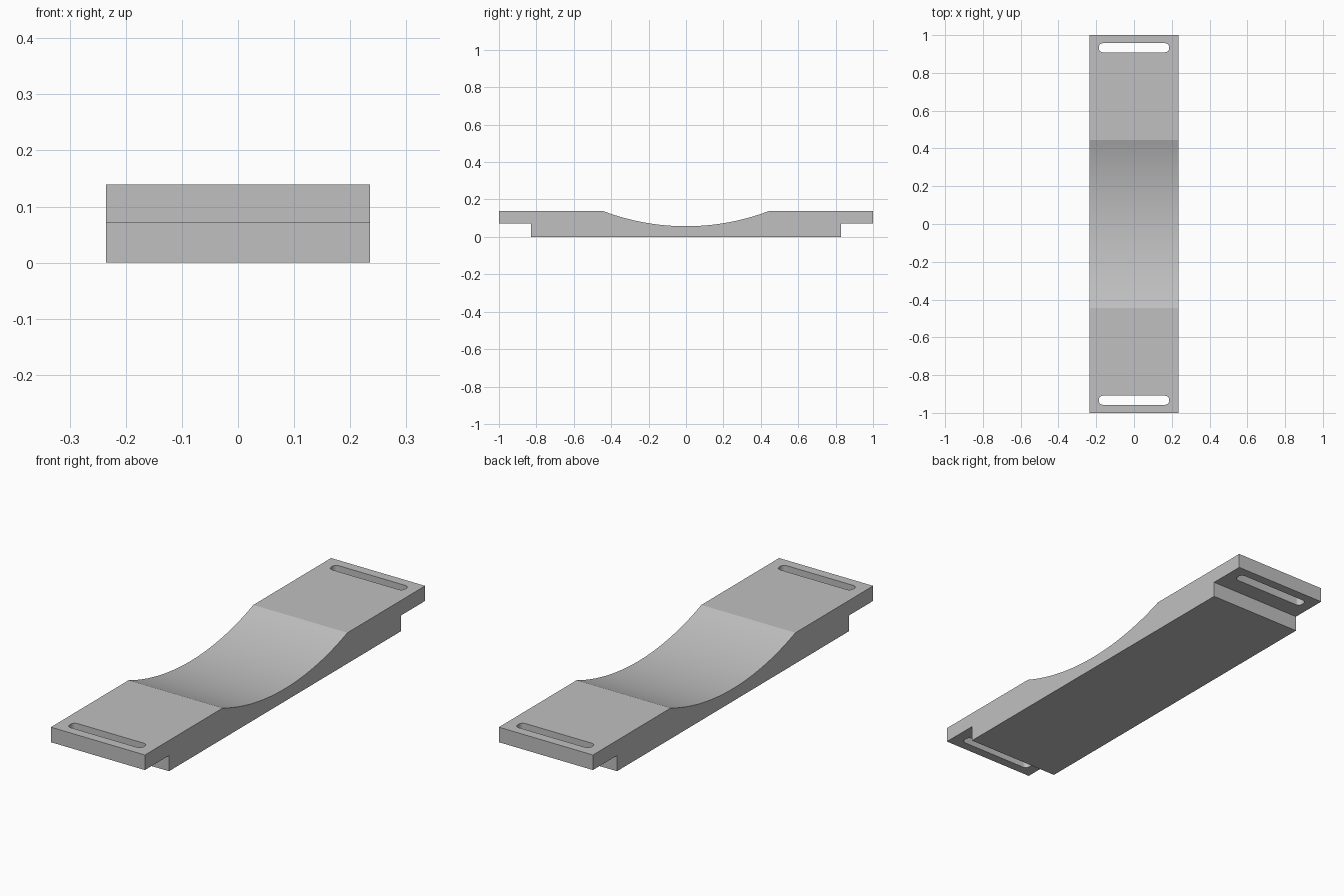
import bpy
import bmesh
import math

HALF_W, TOP = 0.235, 0.139
STEP_Y, STEP_Z = 0.828, 0.071
DIP_Y, DIP_Z = 0.445, 0.057

cube = bpy.data.objects.get("Cube")
if cube:
    bpy.data.objects.remove(cube)

grey = bpy.data.materials.new("plain grey")
grey.use_nodes = True
colour = (0.53, 0.53, 0.53, 1)
grey.diffuse_color = colour
grey.node_tree.nodes["Principled BSDF"].inputs["Base Color"].default_value = colour


def extrude(name, points, offset):
    """Make a closed solid by extruding a planar outline."""
    bm = bmesh.new()
    face = bm.faces.new([bm.verts.new(p) for p in points])
    new = bmesh.ops.extrude_face_region(bm, geom=[face])["geom"]
    verts = [v for v in new if isinstance(v, bmesh.types.BMVert)]
    bmesh.ops.translate(bm, verts=verts, vec=offset)
    bmesh.ops.recalc_face_normals(bm, faces=bm.faces)
    mesh = bpy.data.meshes.new(name)
    bm.to_mesh(mesh)
    bm.free()
    mesh.materials.append(grey)
    obj = bpy.data.objects.new(name, mesh)
    bpy.context.collection.objects.link(obj)
    return obj


# Side profile: stepped underside, thin end tabs and a circular dip on top
depth = TOP - DIP_Z
radius = (DIP_Y ** 2 + depth ** 2) / (2 * depth)
sweep = math.asin(DIP_Y / radius)
steps = 48
angles = [sweep * (1 - 2 * i / steps) for i in range(steps + 1)]
dip = [(radius * math.sin(a), DIP_Z + radius * (1 - math.cos(a))) for a in angles]
profile = [(-1, STEP_Z), (-STEP_Y, STEP_Z), (-STEP_Y, 0), (STEP_Y, 0),
           (STEP_Y, STEP_Z), (1, STEP_Z), (1, TOP)] + dip + [(-1, TOP)]
bar = extrude("curved_bar", [(-HALF_W, y, z) for y, z in profile], (2 * HALF_W, 0, 0))

# Rounded strap slot through each end tab
SLOT_X, SLOT_Y, CORNER = 0.185, 0.024, 0.019
for side, end in (("front", -1), ("back", 1)):
    outline = []
    for quarter, (sx, sy) in enumerate([(1, 1), (-1, 1), (-1, -1), (1, -1)]):
        for i in range(7):
            a = math.pi / 2 * (quarter + i / 6)
            outline.append((sx * (SLOT_X - CORNER) + CORNER * math.cos(a),
                            end * 0.933 + sy * (SLOT_Y - CORNER) + CORNER * math.sin(a), 0))
    cutter = extrude(side + "_slot_cutter", outline, (0, 0, 0.3))
    cutter.hide_render = True
    cutter.hide_set(True)
    cut = bar.modifiers.new(side + "_slot", "BOOLEAN")
    cut.operation = "DIFFERENCE"
    cut.solver = "EXACT"
    cut.object = cutter

# Apply the cuts, then smooth the curved faces
graph = bpy.context.evaluated_depsgraph_get()
bar.data = bpy.data.meshes.new_from_object(bar.evaluated_get(graph))
bar.modifiers.clear()
for side in ("front", "back"):
    bpy.data.objects.remove(bpy.data.objects[side + "_slot_cutter"])
bpy.ops.object.select_all(action="DESELECT")
bar.select_set(True)
bpy.context.view_layer.objects.active = bar
bpy.ops.object.shade_smooth_by_angle(angle=math.radians(18))
